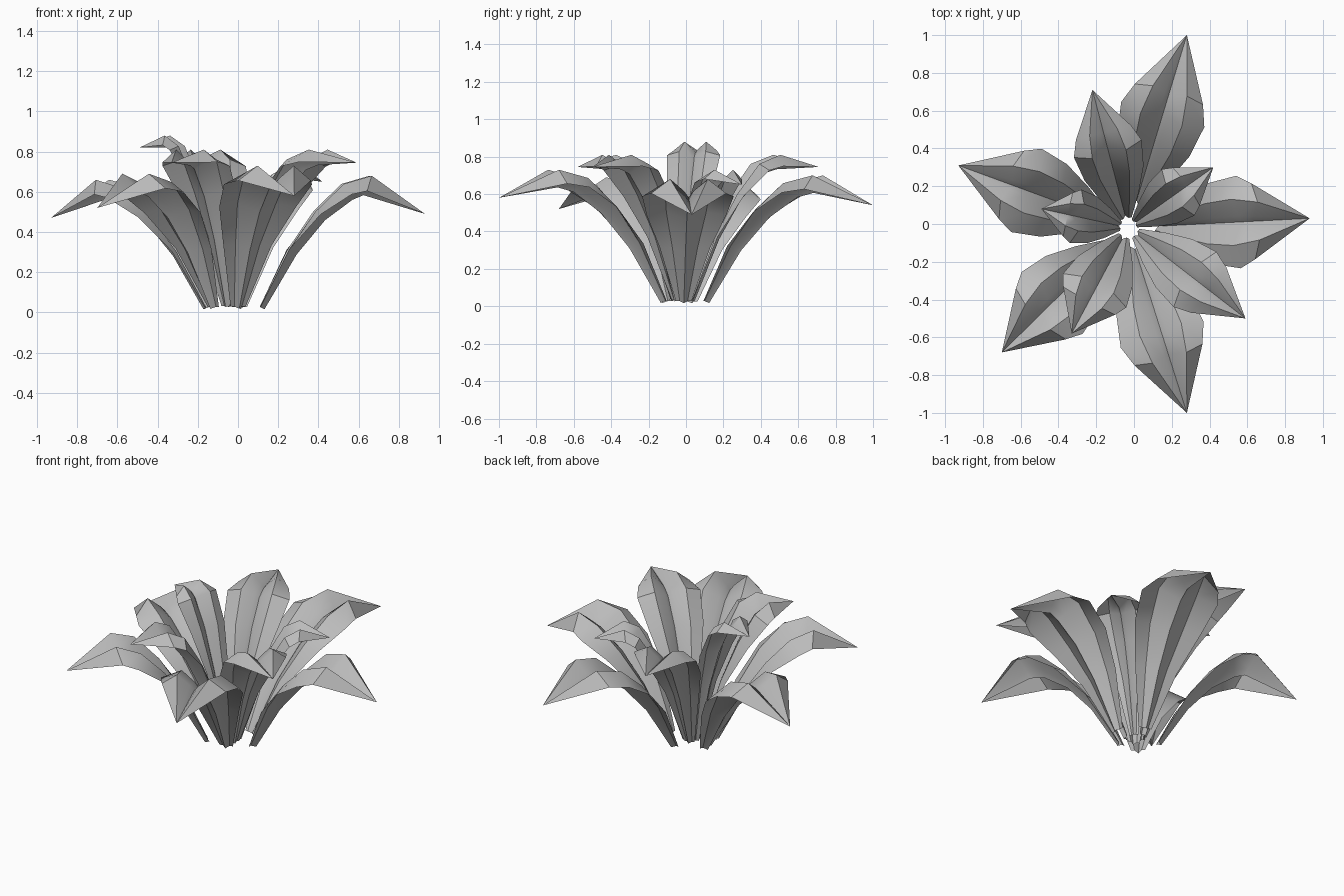
import bpy, bmesh, math
from mathutils import Vector

cube = bpy.data.objects.get("Cube")
if cube:
    bpy.data.objects.remove(cube, do_unlink=True)

# Single leaf colour
grey = bpy.data.materials.new("leaf_grey")
grey.use_nodes = True
grey.diffuse_color = (0.5, 0.5, 0.5, 1)
bsdf = next(n for n in grey.node_tree.nodes if n.type == 'BSDF_PRINCIPLED')
bsdf.inputs["Base Color"].default_value = (0.5, 0.5, 0.5, 1)
bsdf.inputs["Roughness"].default_value = 0.8

CENTRE = Vector((-0.03, -0.02, 0))
# Along the leaf: reach, height, half width, edge drop, rib drop (all relative)
STATIONS = [(0, 0.04, 0.17, 0, 0.1), (0.17, 0.46, 0.55, 0, 0.2),
            (0.33, 0.74, 0.87, 0.1, 0.28), (0.5, 0.94, 1, 0.25, 0.38),
            (0.67, 1, 0.82, 0.33, 0.42)]


def make_leaf(name, tip, peak, width, base):
    """Arched leaf, each half bulging up beside a sunken central rib."""
    tip = Vector(tip)
    flat = Vector((tip.x, tip.y, 0)) - CENTRE
    reach = flat.length
    out = flat.normalized()
    side = Vector((-out.y, out.x, 0))
    up = Vector((0, 0, 1))
    path = [CENTRE + out * (base + t * (reach - base)) + up * (h * peak)
            for t, h, *_ in STATIONS] + [tip]

    bm = bmesh.new()
    rows = []
    for i, (_, _, w, edge, rib) in enumerate(STATIONS):
        tangent = (path[i + 1] - path[max(i - 1, 0)]).normalized()
        normal = tangent.cross(side).normalized()
        if normal.z < 0:
            normal.negate()
        # Half section from edge to rib: sideways fraction and drop
        half = [(1, edge), (0.5, 0), (0.13, rib * 0.65)]
        section = ([(-s, d) for s, d in half] + [(0, rib)]
                   + [(s, d) for s, d in reversed(half)])
        rows.append([bm.verts.new(path[i] + side * (s * w * width)
                                  - normal * (d * width))
                     for s, d in section])
    for a, b in zip(rows, rows[1:]):
        for j in range(len(a) - 1):
            bm.faces.new((a[j], b[j], b[j + 1], a[j + 1]))
    # Pointed end
    end = bm.verts.new(tip)
    last = rows[-1]
    for j in range(len(last) - 1):
        bm.faces.new((last[j], end, last[j + 1]))
    for v in bm.verts:
        v.co.z = max(v.co.z, 0)
    bm.normal_update()
    if sum(f.normal.z for f in bm.faces) < 0:
        bmesh.ops.reverse_faces(bm, faces=bm.faces[:])

    mesh = bpy.data.meshes.new(name)
    bm.to_mesh(mesh)
    bm.free()
    mesh.materials.append(grey)
    obj = bpy.data.objects.new(name, mesh)
    bpy.context.collection.objects.link(obj)
    bpy.ops.object.select_all(action='DESELECT')
    obj.select_set(True)
    bpy.context.view_layer.objects.active = obj
    bpy.ops.object.shade_smooth_by_angle(angle=math.radians(35))


# Outer ring: long drooping leaves
make_leaf("outer_leaf_back", (0.28, 1.0, 0.54), 0.70, 0.23, 0.13)
make_leaf("outer_leaf_right", (-0.93, 0.31, 0.47), 0.66, 0.235, 0.13)
make_leaf("outer_leaf_front_right", (-0.70, -0.68, 0.52), 0.69, 0.23, 0.13)
make_leaf("outer_leaf_front", (0.28, -1.0, 0.58), 0.73, 0.23, 0.1)
make_leaf("outer_leaf_left", (0.93, 0.03, 0.49), 0.68, 0.245, 0.14)

# Inner ring: shorter upright leaves
make_leaf("inner_leaf_back", (-0.22, 0.71, 0.745), 0.81, 0.185, 0.05)
make_leaf("inner_leaf_back_left", (0.42, 0.30, 0.65), 0.73, 0.15, 0.04)
make_leaf("inner_leaf_right", (-0.49, 0.08, 0.82), 0.88, 0.145, 0.04)
make_leaf("inner_leaf_front_right", (-0.33, -0.58, 0.745), 0.81, 0.19, 0.05)
make_leaf("inner_leaf_front_left", (0.59, -0.50, 0.745), 0.81, 0.185, 0.05)
